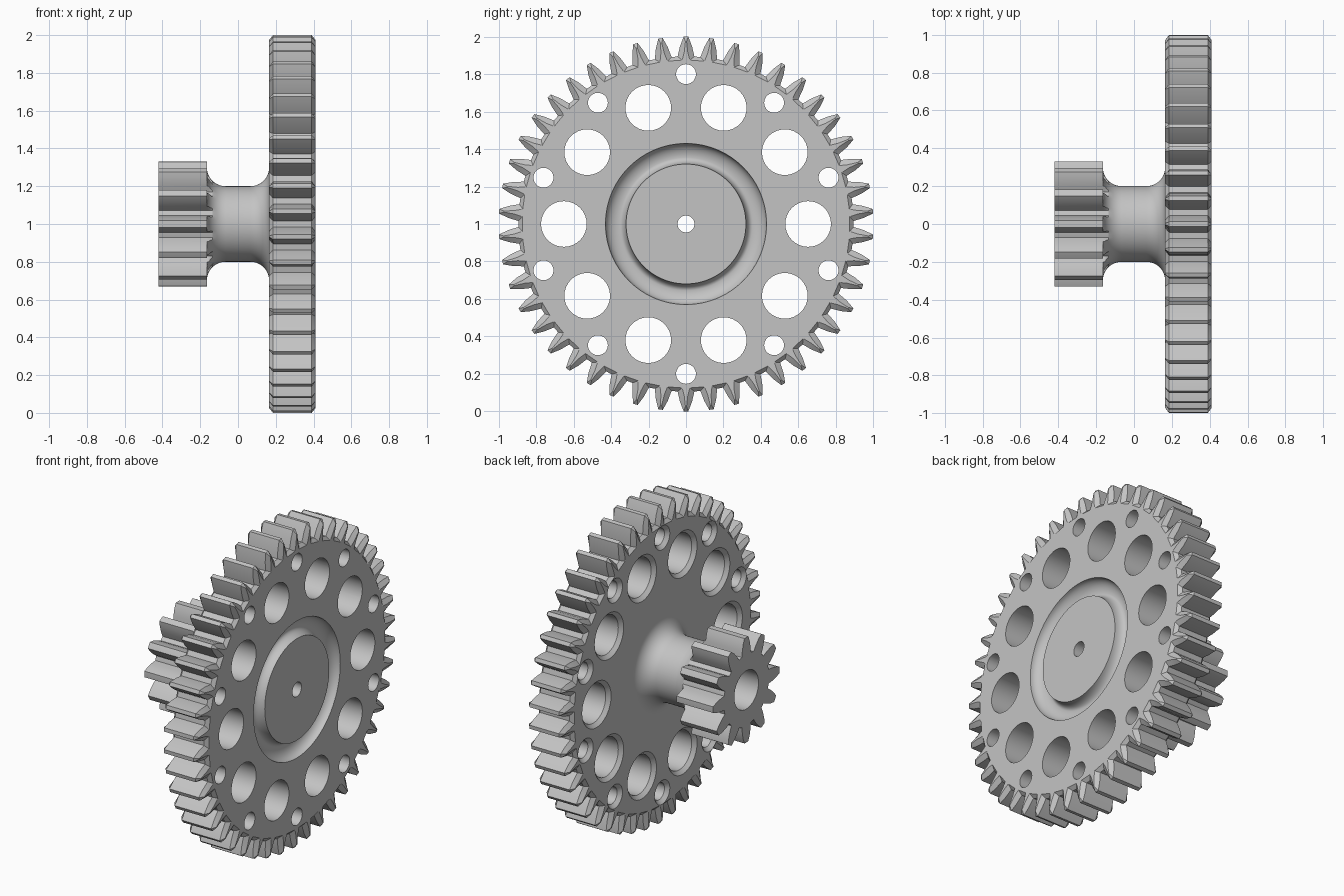
import bpy, bmesh
from math import sin, cos, pi, sqrt, tau

cube = bpy.data.objects.get("Cube")
if cube:
    bpy.data.objects.remove(cube)

grey = bpy.data.materials.new("plain_grey")
grey.use_nodes = True
colour = (0.55, 0.55, 0.55, 1)
grey.diffuse_color = colour
grey.node_tree.nodes["Principled BSDF"].inputs["Base Color"].default_value = colour

AXIS_Z = 1.0


def loft(bm, rings, closed=False):
    """Skin rings of equal length; cap both ends, or join last to first."""
    rows = [[bm.verts.new(p) for p in ring] for ring in rings]
    n = len(rows[0])
    pairs = list(zip(rows, rows[1:]))
    if closed:
        pairs.append((rows[-1], rows[0]))
    else:
        bm.faces.new(rows[0][::-1])
        bm.faces.new(rows[-1])
    for a, b in pairs:
        for i in range(n):
            j = (i + 1) % n
            bm.faces.new((a[i], a[j], b[j], b[i]))


def ring(x, polar):
    """Points around the axle from (radius, angle from the top) pairs."""
    return [(x, -r * sin(a), AXIS_Z + r * cos(a)) for r, a in polar]


def circle(x, r, n=64, cy=0, cz=0):
    return [(x, cy - r * sin(tau * i / n), AXIS_Z + cz + r * cos(tau * i / n))
            for i in range(n)]


def finish(name, bm):
    bmesh.ops.recalc_face_normals(bm, faces=bm.faces)
    mesh = bpy.data.meshes.new(name)
    bm.to_mesh(mesh)
    bm.free()
    mesh.materials.append(grey)
    obj = bpy.data.objects.new(name, mesh)
    bpy.context.collection.objects.link(obj)
    return obj


def cut(obj, cutters):
    for c in cutters:
        mod = obj.modifiers.new("cut", "BOOLEAN")
        mod.operation, mod.solver, mod.object = "DIFFERENCE", "EXACT", c
    graph = bpy.context.evaluated_depsgraph_get()
    mesh = bpy.data.meshes.new_from_object(obj.evaluated_get(graph))
    obj.modifiers.clear()
    obj.data = mesh


def gear_outline(teeth, profile):
    """Repeat a half tooth, given as (radius, half width) from root to tip."""
    pts = []
    for t in range(teeth):
        mid = tau * t / teeth
        pts += [(r, mid - w / r) for r, w in profile]
        pts += [(r, mid + w / r) for r, w in reversed(profile)]
    return pts


# Large gear wheel with bevelled tooth ends
LEFT, RIGHT, BEVEL = 0.165, 0.41, 0.02
full = gear_outline(46, [(0.895, 0.045), (0.95, 0.032), (1.0, 0.012)])
inset = gear_outline(46, [(0.875, 0.02), (0.92, 0.009), (0.975, 0.003)])
bm = bmesh.new()
loft(bm, [ring(LEFT, inset), ring(LEFT + BEVEL, full),
          ring(RIGHT - BEVEL, full), ring(RIGHT, inset)])
wheel = finish("gear_wheel", bm)

# Pinion whose tooth gaps run out into the filleted hub
FILLET, HUB = 0.1, 0.2
STRAIGHT = LEFT - FILLET


def hub_radius(x):
    d = max(abs(x) - STRAIGHT, 0)
    return HUB + FILLET - sqrt(max(FILLET ** 2 - d * d, 0))


pinion = gear_outline(12, [(0.225, 0.056), (0.225, 0.045), (0.26, 0.041),
                           (0.3, 0.032), (0.33, 0.019), (0.33, 0.007)])
rings = [ring(-0.42, pinion), ring(-LEFT, pinion)]
steps = 10
ease = [FILLET * sin(pi / 2 * i / steps) for i in range(steps + 1)]
stations = [-STRAIGHT - d for d in reversed(ease)] + [STRAIGHT + d for d in ease]
for x in stations:
    h = hub_radius(x)
    if x < 0:
        rings.append(ring(x, [(min(r, h), a) for r, a in pinion]))
    else:
        rings.append(ring(x, [(h, a) for r, a in pinion]))
rings.append(ring(LEFT + 0.02, [(hub_radius(LEFT), a) for r, a in pinion]))
bm = bmesh.new()
loft(bm, rings)
hub = finish("pinion_and_hub", bm)

# Lightening holes, countersunk on the hub side
bm = bmesh.new()
for i in range(10):
    for dist, rad, turn in ((0.652, 0.122, 0.5), (0.8, 0.053, 0)):
        a = tau * (i + turn) / 10
        cy, cz = dist * sin(a), dist * cos(a)
        sink = 0.022
        loft(bm, [circle(x, r, 32, cy, cz) for x, r in (
            (LEFT - sink, rad + 2 * sink), (LEFT + sink, rad), (RIGHT + 0.1, rad))])
holes = finish("hole_cutter", bm)

# Stepped axle bore
bm = bmesh.new()
loft(bm, [circle(x, r) for x, r in
          ((-0.5, 0.12), (0.25, 0.12), (0.25, 0.045), (0.5, 0.045))])
bore = finish("bore_cutter", bm)

# Rounded ring groove on the outer face
low, inner, outer, depth = 0.355, 0.32, 0.43, 0.06
groove = [(RIGHT + 0.05, inner), (RIGHT + 0.05, outer)]
for i in range(15):
    t = pi * i / 14
    width = outer - low if t < pi / 2 else low - inner
    groove.append((RIGHT - depth * sin(t), low + width * cos(t)))
bm = bmesh.new()
loft(bm, [circle(x, r, 96) for x, r in groove], closed=True)
trough = finish("groove_cutter", bm)

cut(wheel, [holes, bore, trough])
cut(hub, [bore])
for c in (holes, bore, trough):
    bpy.data.objects.remove(c)

# Smooth round surfaces, sharp edges kept
bpy.ops.object.select_all(action="DESELECT")
for obj in (wheel, hub):
    obj.select_set(True)
bpy.context.view_layer.objects.active = wheel
bpy.ops.object.shade_smooth_by_angle(angle=pi / 7)
